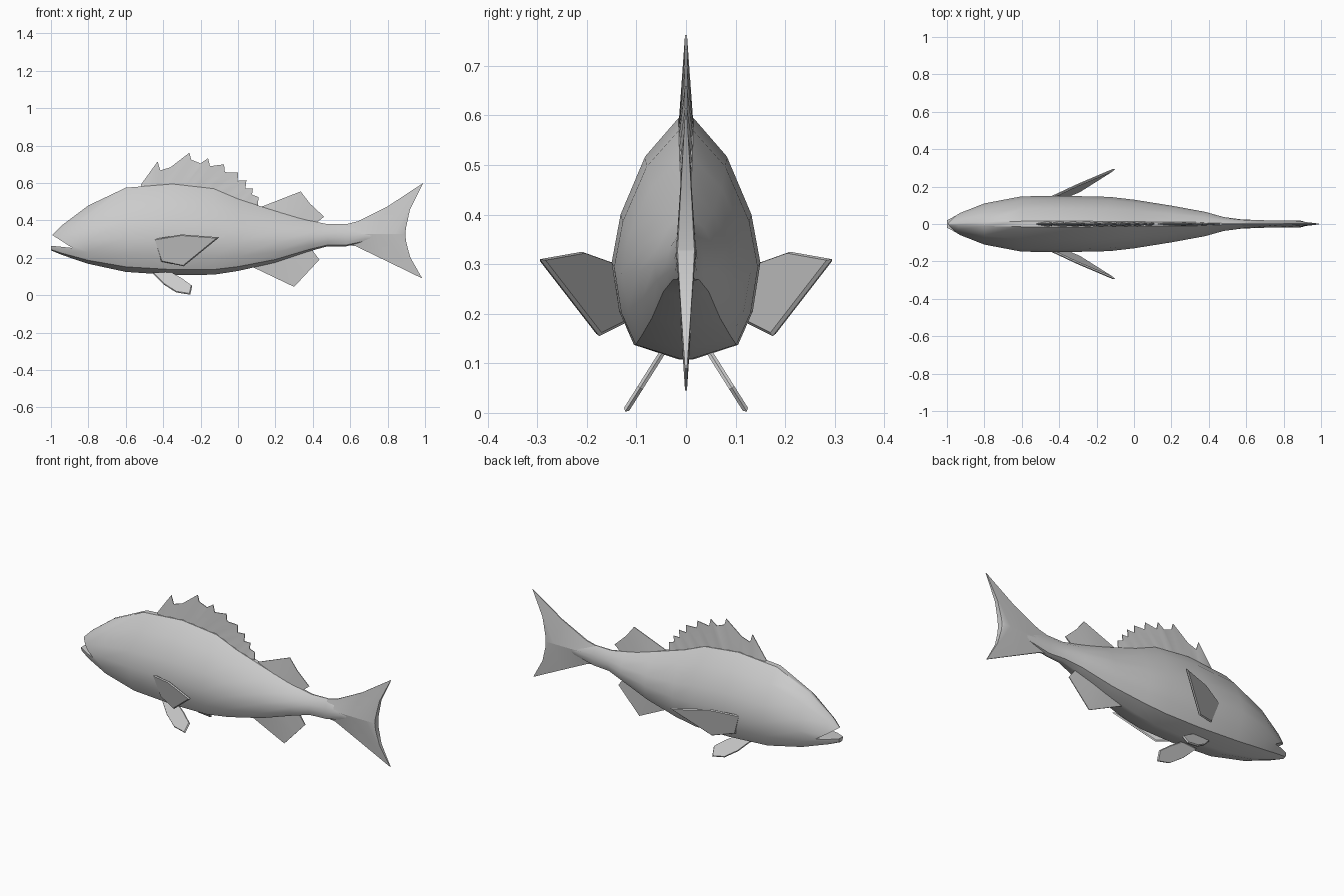
import bpy
import bmesh
import math
from mathutils import Vector

default_cube = bpy.data.objects.get("Cube")
if default_cube:
    bpy.data.objects.remove(default_cube, do_unlink=True)

grey = bpy.data.materials.new("plain grey")
grey.use_nodes = True
colour = (0.6, 0.6, 0.6, 1)
grey.diffuse_color = colour
grey.node_tree.nodes["Principled BSDF"].inputs["Base Color"].default_value = colour


def make_object(name, bm, smooth_angle=None):
    """Turn a bmesh into a named object with consistent normals."""
    bmesh.ops.remove_doubles(bm, verts=bm.verts, dist=0.0005)
    bmesh.ops.recalc_face_normals(bm, faces=bm.faces)
    mesh = bpy.data.meshes.new(name)
    bm.to_mesh(mesh)
    bm.free()
    mesh.materials.append(grey)
    obj = bpy.data.objects.new(name, mesh)
    bpy.context.collection.objects.link(obj)
    if smooth_angle:
        bpy.ops.object.select_all(action="DESELECT")
        obj.select_set(True)
        bpy.context.view_layer.objects.active = obj
        bpy.ops.object.shade_smooth_by_angle(angle=math.radians(smooth_angle))
    return obj


# Body stations from nose to tail root: x, top, bottom, half width
stations = [
    (-1, .315, .24, .02), (-.94, .375, .215, .055), (-.8, .48, .168, .11),
    (-.6, .575, .125, .148), (-.35, .595, .108, .15), (-.13, .57, .11, .145),
    (0, .515, .13, .13), (.2, .45, .175, .098), (.38, .4, .235, .065),
    (.48, .38, .262, .037), (.58, .382, .262, .024), (.68, .37, .285, .021),
    (.8, .335, .315, .014),
]
# Half of one cross-section: fraction of width, fraction of height
section = [(.1, 1), (.55, .84), (.88, .6), (1, .4), (.9, .2), (.7, .06), (.1, 0)]


def profile(x, column):
    """Interpolate one column of the body stations."""
    for a, b in zip(stations, stations[1:]):
        if a[0] <= x <= b[0]:
            return a[column] + (b[column] - a[column]) * (x - a[0]) / (b[0] - a[0])


def make_body():
    bm = bmesh.new()
    outline = section + [(-w, h) for w, h in reversed(section)]
    rings = [[bm.verts.new((x, w * width, bottom + h * (top - bottom)))
              for w, h in outline] for x, top, bottom, width in stations]
    count = len(outline)
    for a, b in zip(rings, rings[1:]):
        for i in range(count):
            j = (i + 1) % count
            bm.faces.new((a[i], a[j], b[j], b[i]))
    bm.faces.new(rings[0])
    bm.faces.new(rings[-1])
    return make_object("body", bm)


def make_prism(name, points, depth):
    """Extrude an x-z outline evenly to both sides."""
    bm = bmesh.new()
    face = bm.faces.new([bm.verts.new((x, -depth, z)) for x, z in points])
    new = bmesh.ops.extrude_face_region(bm, geom=[face])["geom"]
    moved = [v for v in new if isinstance(v, bmesh.types.BMVert)]
    bmesh.ops.translate(bm, verts=moved, vec=(0, depth * 2, 0))
    return make_object(name, bm)


# Body with a wedge cut out for the open mouth
body = make_body()
wedge = make_prism("mouth_cutter", [(-.885, .253), (-1.1, .39), (-1.1, .275)], .3)
wedge.hide_render = True
cut = body.modifiers.new("mouth", "BOOLEAN")
cut.object = wedge
cut.operation = "DIFFERENCE"
cut.solver = "EXACT"
bpy.context.view_layer.objects.active = body
bpy.ops.object.modifier_apply(modifier=cut.name)
bpy.data.objects.remove(wedge, do_unlink=True)
body.select_set(True)
bpy.ops.object.shade_smooth_by_angle(angle=math.radians(40))


def add_fin(bm, roots, tips, root_width, tip_width):
    """Blade between two x-z paths, with a half width for each point."""
    columns = []
    for i, (root, tip) in enumerate(zip(roots, tips)):
        columns.append([bm.verts.new((p[0], side * w[i], p[1]))
                        for p, w in ((root, root_width), (tip, tip_width))
                        for side in (-1, 1)])
    for a, b in zip(columns, columns[1:]):
        for i, j in ((0, 2), (2, 3), (3, 1), (1, 0)):
            bm.faces.new((a[i], a[j], b[j], b[i]))
    for end in (columns[0], columns[-1]):
        bm.faces.new([end[i] for i in (0, 2, 3, 1)])


def body_fin(name, start, end, column, tips, widths, sink):
    """Median fin rooted along the back (column 1) or belly (column 2)."""
    last = len(tips) - 1
    xs = [start + (end - start) * i / last for i in range(last + 1)]
    roots = [(x, profile(x, column) + sink) for x in xs]
    bm = bmesh.new()
    add_fin(bm, roots, tips, widths, [.002] * len(tips))
    make_object(name, bm, 30)


# Spiny first dorsal fin: thick spines with thinner webbing between
spines = [
    (-.52, .59), (-.43, .715), (-.415, .667), (-.36, .685), (-.26, .762),
    (-.25, .725), (-.2, .705), (-.16, .733), (-.15, .69), (-.075, .7),
    (-.07, .658), (0, .655), (-.002, .612), (.045, .615), (.04, .572),
    (.08, .572), (.075, .538), (.11, .525), (.105, .475),
]
body_fin("spiny_dorsal_fin", -.5, .1, 1, spines,
         [.016 if i % 2 else .009 for i in range(len(spines))], -.025)

# Soft dorsal fin and anal fin
soft_widths = [.004, .012, .012, .006]
body_fin("soft_dorsal_fin", .12, .4, 1,
         [(.13, .475), (.335, .555), (.385, .49), (.46, .42)], soft_widths, -.025)
body_fin("anal_fin", .06, .38, 2,
         [(.08, .15), (.3, .045), (.37, .12), (.435, .19)], soft_widths, .03)

# Forked tail fin: an upper and a lower lobe sharing a thick central ridge
centre = .328
ridge = [(x, centre) for x in (.5, .62, .74, .84, .885, .895)]
upper = [(.54, .37), (.64, .395), (.8, .475), (.99, .6), (.92, .46), (.898, .36)]
lower = [(.54, .275), (.63, .262), (.8, .18), (.985, .09), (.92, .205), (.898, .29)]
bm = bmesh.new()
for lobe in (upper, lower):
    add_fin(bm, ridge, lobe, [.02] * 5 + [.017], [.004, .004, .003, .002, .01, .015])
make_object("tail_fin", bm, 30)


def paired_fin(name, points, thickness):
    """Flat tapered plate for each side, mirrored across the body."""
    for label, side in (("left", 1), ("right", -1)):
        bm = bmesh.new()
        rim = [bm.verts.new((x, side * y, z)) for x, y, z in points]
        face = bm.faces.new(rim)
        face.normal_update()
        normal = face.normal.copy()
        bm.faces.remove(face)
        middle = sum((v.co for v in rim), Vector()) / len(rim)
        layers = []
        for way in (-1, 1):
            layers.append([bm.verts.new(v.co.lerp(middle, .06) + normal * way * thickness)
                           for v in rim])
            bm.faces.new(layers[-1])
            for i in range(len(rim)):
                j = (i + 1) % len(rim)
                bm.faces.new((rim[i], rim[j], layers[-1][j], layers[-1][i]))
        make_object(f"{name}_{label}", bm)


# Side fins and belly fins (y is outward)
paired_fin("pectoral_fin", [(-.45, .14, .3), (-.41, .125, .18), (-.29, .175, .155),
                            (-.1, .295, .31), (-.3, .21, .325)], .006)


def splay(x, z):
    return (x, .05 + (.118 - z) * .63, z)


paired_fin("pelvic_fin", [splay(*p) for p in (
    (-.46, .12), (-.4, .06), (-.33, .015), (-.255, .003),
    (-.245, .05), (-.3, .09), (-.36, .125))], .006)
